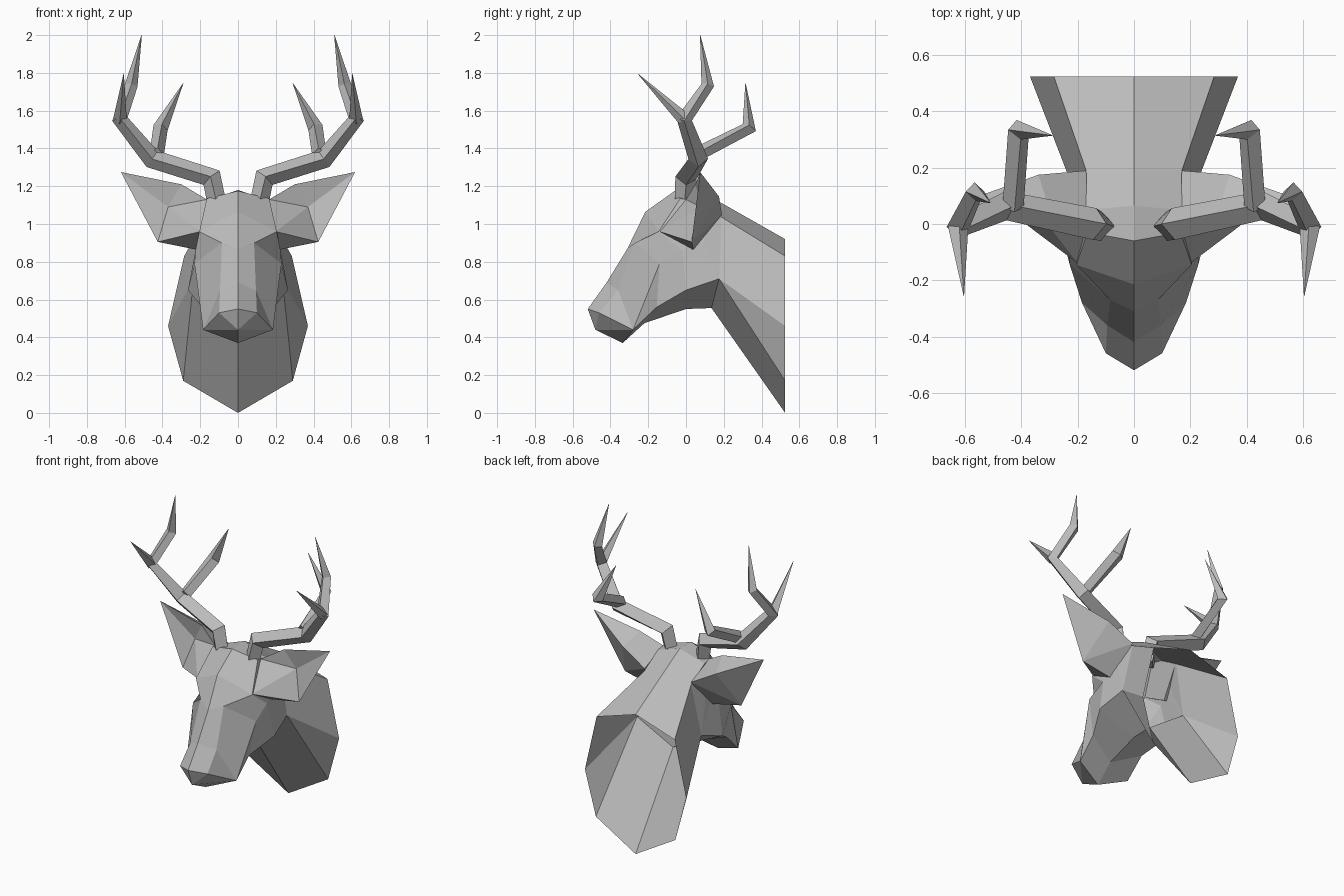
import bpy
import bmesh
from mathutils import Vector

cube = bpy.data.objects.get("Cube")
if cube:
    bpy.data.objects.remove(cube, do_unlink=True)

# One plain matte grey for the whole trophy
grey = bpy.data.materials.new("warm_grey")
grey.use_nodes = True
grey.diffuse_color = (0.5, 0.5, 0.5, 1)
grey.node_tree.nodes["Principled BSDF"].inputs["Base Color"].default_value = (0.5, 0.5, 0.5, 1)
grey.node_tree.nodes["Principled BSDF"].inputs["Roughness"].default_value = 0.8


def finish(name, bm, closed):
    """Turn a half mesh into a mirrored, flat shaded object."""
    bmesh.ops.remove_doubles(bm, verts=bm.verts, dist=0.0005)
    if closed:
        bmesh.ops.recalc_face_normals(bm, faces=bm.faces)
    mesh = bpy.data.meshes.new(name)
    bm.to_mesh(mesh)
    bm.free()
    mesh.materials.append(grey)
    obj = bpy.data.objects.new(name, mesh)
    bpy.context.collection.objects.link(obj)
    mirror = obj.modifiers.new("mirror", "MIRROR")
    mirror.use_clip = True
    return obj


def bridge(bm, rings, wrap):
    """Join neighbouring rings of vertices, skipping collapsed corners."""
    count = len(rings[0])
    for a, b in zip(rings, rings[1:]):
        for k in range(count if wrap else count - 1):
            n = (k + 1) % count
            corners = []
            for v in (a[k], a[n], b[n], b[k]):
                if all((v.co - c.co).length > 0.001 for c in corners):
                    corners.append(v)
            if len(corners) > 2:
                bm.faces.new(corners)


# Head and neck: half sections from the nose back to the open wall end,
# each running crown, upper edge, side, jaw, underside
jaw = (.185, -.28, .44)
nape = (.235, .175, .71)
throat = (0, .135, .555)
sections = [
    [(0, -.52, .55), (.1, -.46, .53), jaw, jaw, (0, -.48, .44)],
    [(0, -.42, .69), (.095, -.36, .65), jaw, jaw, (0, -.335, .37)],
    [(0, -.31, .87), (.085, -.27, .9), (.23, -.14, .79), (.19, -.155, .56), (0, -.22, .475)],
    [(0, -.215, 1.065), (.205, -.145, .96), (.225, -.02, .86), (.265, 0, .65), (0, 0, .55)],
    [(0, -.06, 1.175), (.165, -.03, 1.135), (.215, .04, .9), nape, throat],
    [(0, .065, 1.18), (.17, .05, 1.12), (.21, .1, .9), nape, throat],
    [(0, .19, 1.11), (.17, .19, 1.035), nape, nape, throat],
    [(0, .525, .92), (.285, .525, .83), (.37, .525, .46), (.29, .525, .17), (0, .525, 0)],
]
bm = bmesh.new()
rings = [[bm.verts.new(p) for p in s] for s in sections]
bridge(bm, rings, False)
top, upper, side, _, under = rings[0]
bm.faces.new((top, under, upper))
bm.faces.new((upper, under, side))
finish("head_and_neck", bm, False)

# Ears: cupped in front, bulging behind
ear_points = {
    "A": (.165, .0, 1.13),    # root, upper front
    "E": (.2, -.14, .96),     # root, lower front
    "I": (.2, .04, .86),      # root, underside
    "H": (.17, .19, 1.05),    # root, back
    "F": (.3, .05, 1.21),     # upper rim
    "B": (.62, .075, 1.275),  # tip
    "D": (.425, .03, .905),   # lower rim
    "C": (.37, .08, 1.09),    # cup floor
    "G": (.34, .175, 1.145),  # back bulge
}
bm = bmesh.new()
ear = {key: bm.verts.new(p) for key, p in ear_points.items()}
for face in "EAC AFC FBC CBD ECD AHGF FGB GDB HID HDG IED AEIH".split():
    bm.faces.new([ear[key] for key in face])
finish("ears", bm, True)


def branch(bm, path):
    """Square tapering tube along (point, radius) pairs, mitred at bends."""
    points = [Vector(p) for p, r in path]
    rings = []
    for i, (p, r) in enumerate(path):
        before = points[max(i - 1, 0)]
        after = points[min(i + 1, len(path) - 1)]
        into = (points[i] - before).normalized()
        out = (after - points[i]).normalized()
        along = (into + out).normalized()
        across = along.cross(Vector((0, 1, 0))).normalized()
        depth = across.cross(along)
        rings.append([bm.verts.new(points[i] + r * d) for d in (across, depth, -across, -depth)])
    bridge(bm, rings, True)
    bm.faces.new(rings[0])


# Antlers: a main beam with a forward tine and a rear tine
fork = (.625, -.01, 1.555)
bm = bmesh.new()
branch(bm, [((.11, -.01, 1.1), .05), ((.14, 0, 1.245), .057), ((.455, .065, 1.345), .052),
            (fork, .042), ((.565, .115, 1.735), .034), ((.51, .075, 2), .001)])
branch(bm, [(fork, .036), ((.605, -.255, 1.795), .001)])
branch(bm, [((.43, .06, 1.37), .038), ((.41, .335, 1.51), .04), ((.29, .315, 1.745), .001)])
finish("antlers", bm, True)
